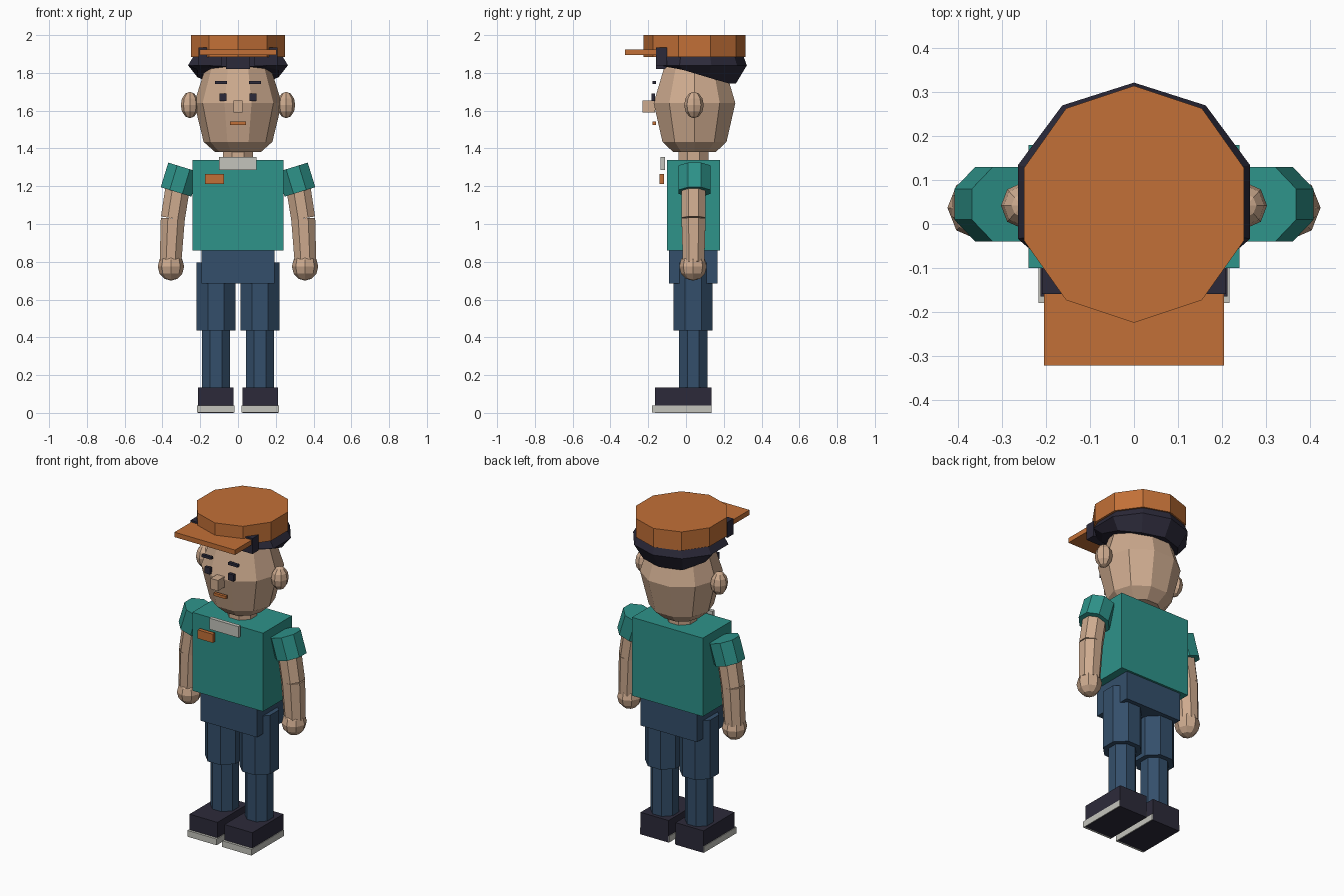
import bpy, bmesh, math
from mathutils import Vector, Matrix

if "Cube" in bpy.data.objects:
    bpy.data.objects.remove(bpy.data.objects["Cube"])


def material(name, r, g, b):
    m = bpy.data.materials.new(name)
    lin = [(c / 255 / 12.92) if c < 11 else ((c / 255 + 0.055) / 1.055) ** 2.4 for c in (r, g, b)]
    m.diffuse_color = (*lin, 1)
    m.use_nodes = True
    m.node_tree.nodes["Principled BSDF"].inputs["Base Color"].default_value = m.diffuse_color
    return m


SKIN = material("skin", 206, 171, 143)
TEAL = material("teal_shirt", 46, 147, 138)
BLUE = material("denim_blue", 52, 79, 107)
DARK = material("dark_navy", 44, 42, 58)
ORANGE = material("orange", 194, 112, 55)
WHITE = material("off_white", 196, 196, 188)


def finish(name, bm, mat):
    bmesh.ops.recalc_face_normals(bm, faces=bm.faces)
    me = bpy.data.meshes.new(name)
    bm.to_mesh(me)
    bm.free()
    me.materials.append(mat)
    ob = bpy.data.objects.new(name, me)
    bpy.context.collection.objects.link(ob)
    return ob


def box(name, mat, x, y, z):
    """Box from (min, max) pairs."""
    bm = bmesh.new()
    size = [b - a for a, b in (x, y, z)]
    mid = [(a + b) / 2 for a, b in (x, y, z)]
    bmesh.ops.create_cube(bm, size=1, matrix=Matrix.Translation(mid) @ Matrix.Diagonal((*size, 1)))
    return finish(name, bm, mat)


def ball(name, mat, center, radii, u=8, v=6):
    bm = bmesh.new()
    bmesh.ops.create_uvsphere(bm, u_segments=u, v_segments=v, radius=1,
                              matrix=Matrix.Translation(center) @ Matrix.Diagonal((*radii, 1)))
    return finish(name, bm, mat)


def loft(name, mat, rings):
    """Skin a list of equally sized point rings and cap both ends."""
    bm = bmesh.new()
    loops = [[bm.verts.new(p) for p in ring] for ring in rings]
    n = len(loops[0])
    for a, b in zip(loops, loops[1:]):
        for i in range(n):
            bm.faces.new((a[i], a[(i + 1) % n], b[(i + 1) % n], b[i]))
    bm.faces.new(loops[0])
    bm.faces.new(loops[-1])
    return finish(name, bm, mat)


def ring(rx, ry, cy, z, n, turn=0.0, cx=0.0):
    return [Vector((cx + rx * math.cos(turn + math.tau * i / n),
                    cy + ry * math.sin(turn + math.tau * i / n), z)) for i in range(n)]


def limb(name, mat, start, end, r0, r1, n=8):
    """Tapered prism between two points, with flat sides facing the axes."""
    a, b = Vector(start), Vector(end)
    rot = Vector((0, 0, -1)).rotation_difference(b - a).to_matrix()
    turn = math.pi / n
    rings = [[p + rot @ q for q in ring(r, r, 0, 0, n, turn)] for p, r in ((a, r0), (b, r1))]
    return loft(name, mat, rings)


CY = 0.045          # depth centre of head and limbs
QUARTER = math.pi / 2

# Head and neck
loft("head", SKIN, [ring(r, r * 0.98, CY, z, 10) for r, z in
                    ((0.12, 1.38), (0.182, 1.435), (0.232, 1.64), (0.175, 1.82), (0.12, 1.89))])
loft("neck", SKIN, [ring(0.085, 0.085, 0.04, z, 8, math.pi / 8) for z in (1.32, 1.41)])

# Hair: wraps the back, its lower edge rising towards the forehead
hair = [ring(0.24, 0.25, 0.05, 1.90, 10, QUARTER),
        ring(0.278, 0.272, 0.05, 1.84, 10, QUARTER),
        ring(0.225, 0.215, 0.05, 1.745, 10, QUARTER)]
for loop in hair:
    for p in loop:
        p.y = max(p.y, -0.12)
for p in hair[2]:
    p.z += 0.09 * min(1, max(0, (0.22 - p.y) / 0.30))
loft("hair", DARK, hair)
box("fringe_middle", DARK, (-0.063, 0.063), (-0.16, -0.10), (1.82, 1.90))

# Cap
loft("cap_crown", ORANGE, [ring(0.263, 0.27, CY, z, 10, QUARTER) for z in (1.885, 2.0)])
box("cap_brim", ORANGE, (-0.205, 0.205), (-0.322, -0.157), (1.895, 1.925))

# Face
box("nose", SKIN, (-0.025, 0.025), (-0.23, -0.165), (1.59, 1.655))
box("mouth", ORANGE, (-0.042, 0.042), (-0.178, -0.16), (1.525, 1.542))

# Torso, collar and badge
box("shirt", TEAL, (-0.24, 0.24), (-0.10, 0.18), (0.86, 1.34))
box("collar", WHITE, (-0.10, 0.097), (-0.135, -0.112), (1.287, 1.355))
box("badge", ORANGE, (-0.175, -0.073), (-0.14, -0.117), (1.212, 1.265))
box("hips", BLUE, (-0.192, 0.192), (-0.09, 0.167), (0.685, 0.86))

# Paired parts
for s, side in ((-1, "left"), (1, "right")):
    def span(a, b):
        return tuple(sorted((s * a, s * b)))

    box("fringe_" + side, DARK, span(0.085, 0.21), (-0.16, -0.10), (1.84, 1.935))
    box("eye_" + side, DARK, span(0.062, 0.098), (-0.183, -0.165), (1.65, 1.69))
    box("eyebrow_" + side, DARK, span(0.058, 0.122), (-0.178, -0.16), (1.74, 1.756))
    ball("ear_" + side, SKIN, (s * 0.255, 0.042, 1.63), (0.048, 0.052, 0.07))

    limb("sleeve_" + side, TEAL, (s * 0.288, CY, 1.30), (s * 0.328, CY, 1.17), 0.092, 0.092)
    limb("upper_arm_" + side, SKIN, (s * 0.315, 0.04, 1.22), (s * 0.345, 0.04, 1.03), 0.07, 0.069)
    limb("forearm_" + side, SKIN, (s * 0.345, 0.04, 1.03), (s * 0.357, 0.04, 0.80), 0.069, 0.062)
    ball("hand_" + side, SKIN, (s * 0.355, 0.037, 0.775), (0.07, 0.073, 0.075))

    limb("thigh_" + side, BLUE, (s * 0.117, 0.038, 0.795), (s * 0.117, 0.038, 0.435), 0.112, 0.112)
    limb("shin_" + side, BLUE, (s * 0.117, 0.038, 0.45), (s * 0.117, 0.038, 0.12), 0.081, 0.081)
    box("shoe_" + side, DARK, span(0.024, 0.213), (-0.165, 0.135), (0.0, 0.135))
    box("sole_" + side, WHITE, span(0.019, 0.217), (-0.18, 0.134), (0.002, 0.04))
